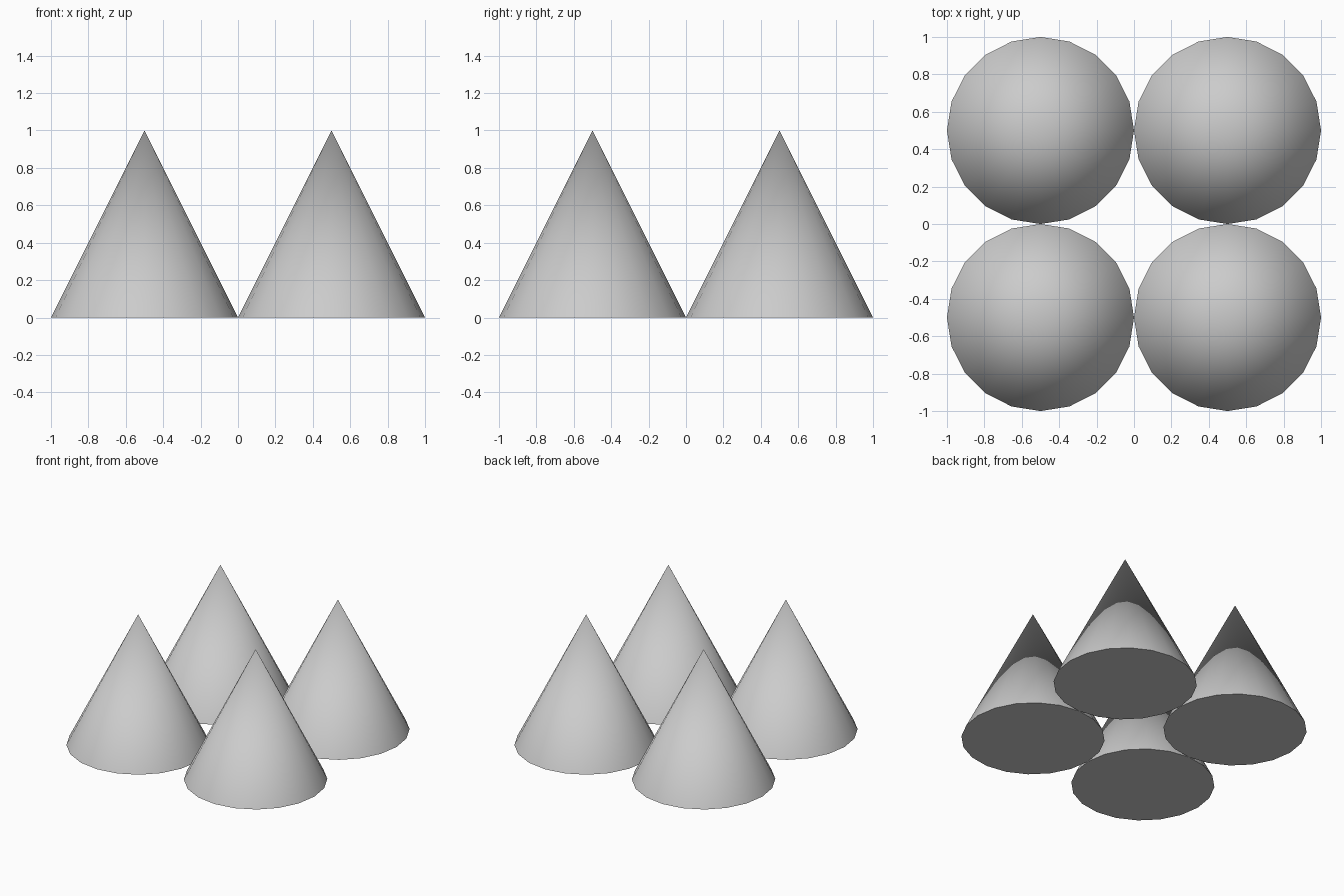
import bpy
import math

if "Cube" in bpy.data.objects:
    bpy.data.objects.remove(bpy.data.objects["Cube"])

RADIUS = 0.5
HEIGHT = 1.0


def add_cone(name, x, y):
    bpy.ops.mesh.primitive_cone_add(vertices=20, radius1=RADIUS, radius2=0, depth=HEIGHT,
                                    end_fill_type='NGON', location=(x, y, HEIGHT / 2))
    cone = bpy.context.object
    cone.name = name
    # Smooth sides, crisp base rim
    bpy.ops.object.shade_smooth_by_angle(angle=math.radians(30))


# Four touching cones in a two by two grid
for row, y in (("front", -RADIUS), ("back", RADIUS)):
    for side, x in (("left", -RADIUS), ("right", RADIUS)):
        add_cone(f"{row}_{side}_cone", x, y)
